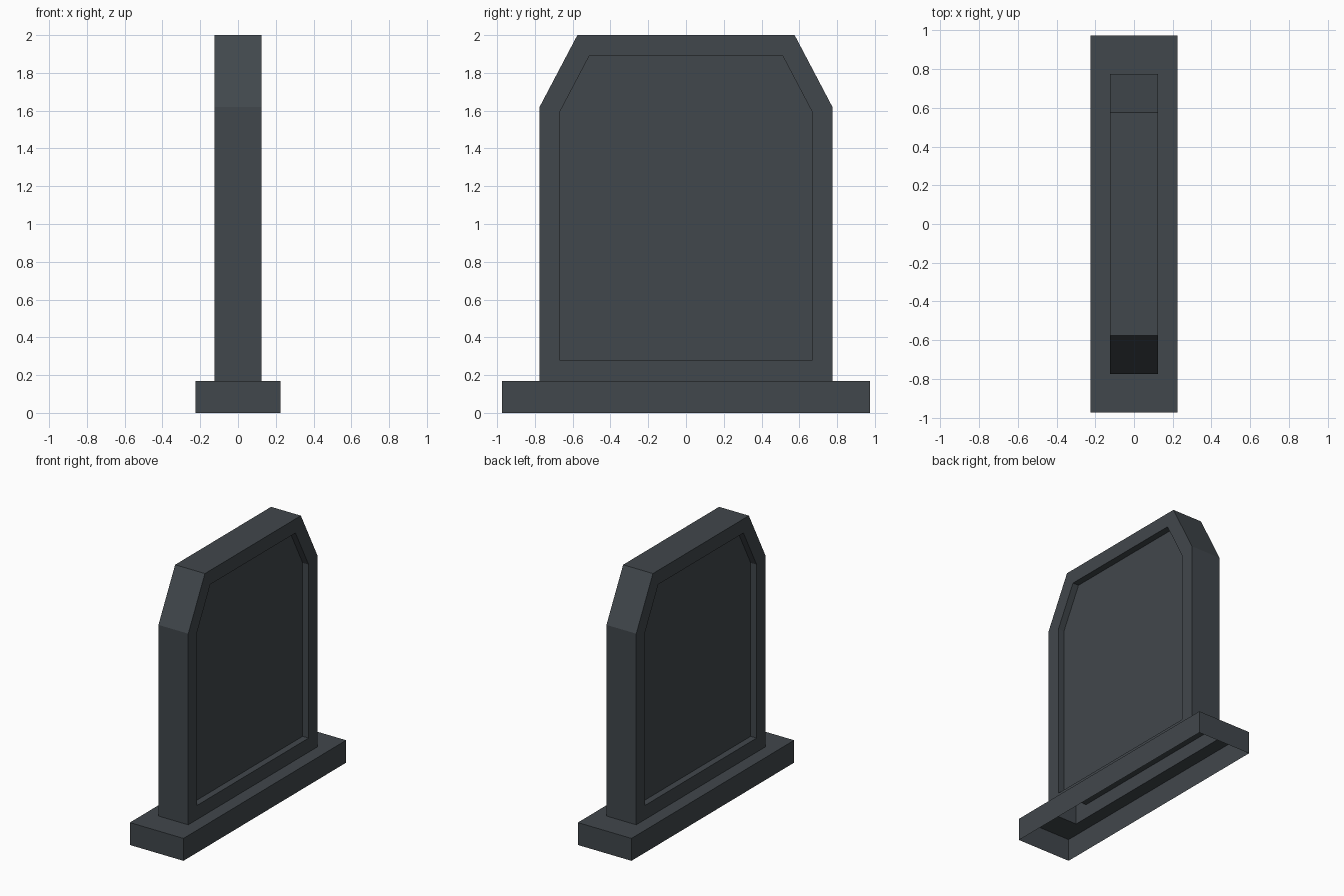
import bpy, bmesh
from mathutils import Vector

if "Cube" in bpy.data.objects:
    bpy.data.objects.remove(bpy.data.objects["Cube"])

stone = bpy.data.materials.new("dark slate grey")
stone.diffuse_color = (0.053, 0.063, 0.072, 1)
stone.use_nodes = True
stone.node_tree.nodes["Principled BSDF"].inputs["Base Color"].default_value = stone.diffuse_color

HX, HY = 0.125, 0.775      # slab half thickness and half width
BX, BY = 0.225, 0.975      # plinth half sizes
BASE_Z, SHOULDER_Z, TOP_Z, TOP_Y = 0.17, 1.62, 2.0, 0.575
BORDER, DEPTH = 0.107, 0.05


def finish(name, bm):
    me = bpy.data.meshes.new(name)
    bm.to_mesh(me)
    bm.free()
    me.materials.append(stone)
    ob = bpy.data.objects.new(name, me)
    bpy.context.collection.objects.link(ob)
    return ob


def bridge(bm, a, b):
    """Quads between two counter-clockwise loops, lower/outer loop first."""
    n = len(a)
    for i in range(n):
        j = (i + 1) % n
        bm.faces.new((a[i], a[j], b[j], b[i]))


# Plinth: hollow underneath, top is a ring around the slab
bm = bmesh.new()
loops = [[bm.verts.new((sx * x, sy * y, z))
          for sx, sy in ((-1, -1), (1, -1), (1, 1), (-1, 1))]
         for x, y, z in ((BX, BY, 0), (BX, BY, BASE_Z), (HX, HY, BASE_Z))]
bridge(bm, loops[0], loops[1])
bridge(bm, loops[1], loops[2])
finish("plinth", bm)

# Headstone: chamfered profile, open at the bottom
profile = [(-HY, BASE_Z), (HY, BASE_Z), (HY, SHOULDER_Z),
           (TOP_Y, TOP_Z), (-TOP_Y, TOP_Z), (-HY, SHOULDER_Z)]
bm = bmesh.new()
back = [bm.verts.new((-HX, y, z)) for y, z in profile]
front = [bm.verts.new((HX, y, z)) for y, z in profile]
bridge(bm, back, front)
sides = [bm.faces.new(front), bm.faces.new(back[::-1])]
bm.normal_update()

# Recessed panel on both broad sides
for face in sides:
    inward = -face.normal.copy()
    bmesh.ops.inset_region(bm, faces=[face], thickness=BORDER,
                           use_even_offset=True, use_boundary=True)
    ext = bmesh.ops.extrude_discrete_faces(bm, faces=[face])
    panel = ext["faces"][0]
    bmesh.ops.translate(bm, verts=panel.verts[:], vec=Vector(inward) * DEPTH)
bm.normal_update()

# Remove the hidden underside so the shell is open into the plinth
under = [f for f in bm.faces
         if all(abs(v.co.z - BASE_Z) < 1e-4 for v in f.verts)]
bmesh.ops.delete(bm, geom=under, context='FACES_ONLY')
finish("headstone", bm)
